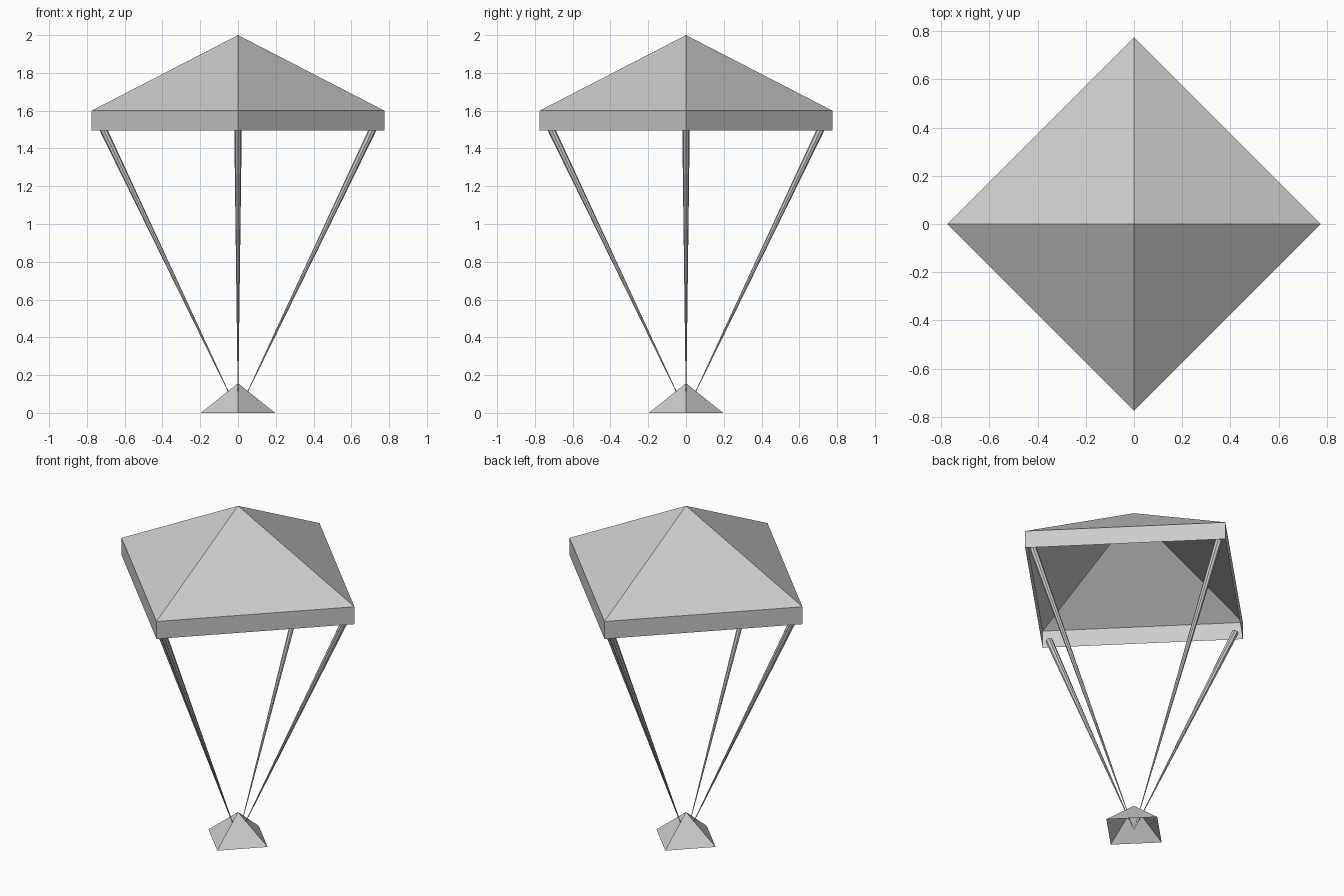
import bpy
import bmesh
from math import cos, sin, pi
from mathutils import Vector

old = bpy.data.objects.get("Cube")
if old:
    bpy.data.objects.remove(old, do_unlink=True)

grey = bpy.data.materials.new("light_grey")
grey.use_nodes = True
grey.diffuse_color = (0.6, 0.6, 0.6, 1)
grey.node_tree.nodes["Principled BSDF"].inputs["Base Color"].default_value = (0.6, 0.6, 0.6, 1)


def add_object(name, bm):
    bmesh.ops.recalc_face_normals(bm, faces=bm.faces)
    mesh = bpy.data.meshes.new(name)
    bm.to_mesh(mesh)
    bm.free()
    mesh.materials.append(grey)
    obj = bpy.data.objects.new(name, mesh)
    bpy.context.collection.objects.link(obj)
    return obj


def open_pyramid(name, radius, levels, apex):
    """Four-sided shell, open below, with its corners on the axes."""
    bm = bmesh.new()
    rings = [[bm.verts.new((radius * cos(i * pi / 2), radius * sin(i * pi / 2), z))
              for i in range(4)] for z in levels]
    tip = bm.verts.new((0, 0, apex))
    for i in range(4):
        j = (i + 1) % 4
        for low, high in zip(rings, rings[1:]):
            bm.faces.new((low[i], low[j], high[j], high[i]))
        bm.faces.new((rings[-1][i], rings[-1][j], tip))
    return add_object(name, bm)


def cord(name, start, end, radius):
    """Cone that narrows to a point at its end."""
    bm = bmesh.new()
    axis = end - start
    bmesh.ops.create_cone(bm, cap_ends=True, segments=8, radius1=radius,
                          radius2=0.0005, depth=axis.length)
    obj = add_object(name, bm)
    obj.location = (start + end) / 2
    obj.rotation_mode = 'QUATERNION'
    obj.rotation_quaternion = axis.to_track_quat('Z', 'Y')
    return obj


# Canopy with an upright rim, and the small load below it
open_pyramid("canopy", 0.775, (1.495, 1.6), 2.0)
open_pyramid("load", 0.197, (0.0,), 0.157)

# Four tapering cords from the canopy corners to the middle of the load
for side, (x, y) in {"left": (1, 0), "right": (-1, 0),
                     "front": (0, -1), "back": (0, 1)}.items():
    cord(side + "_cord", Vector((0.72 * x, 0.72 * y, 1.515)), Vector((0, 0, 0.005)), 0.02)
